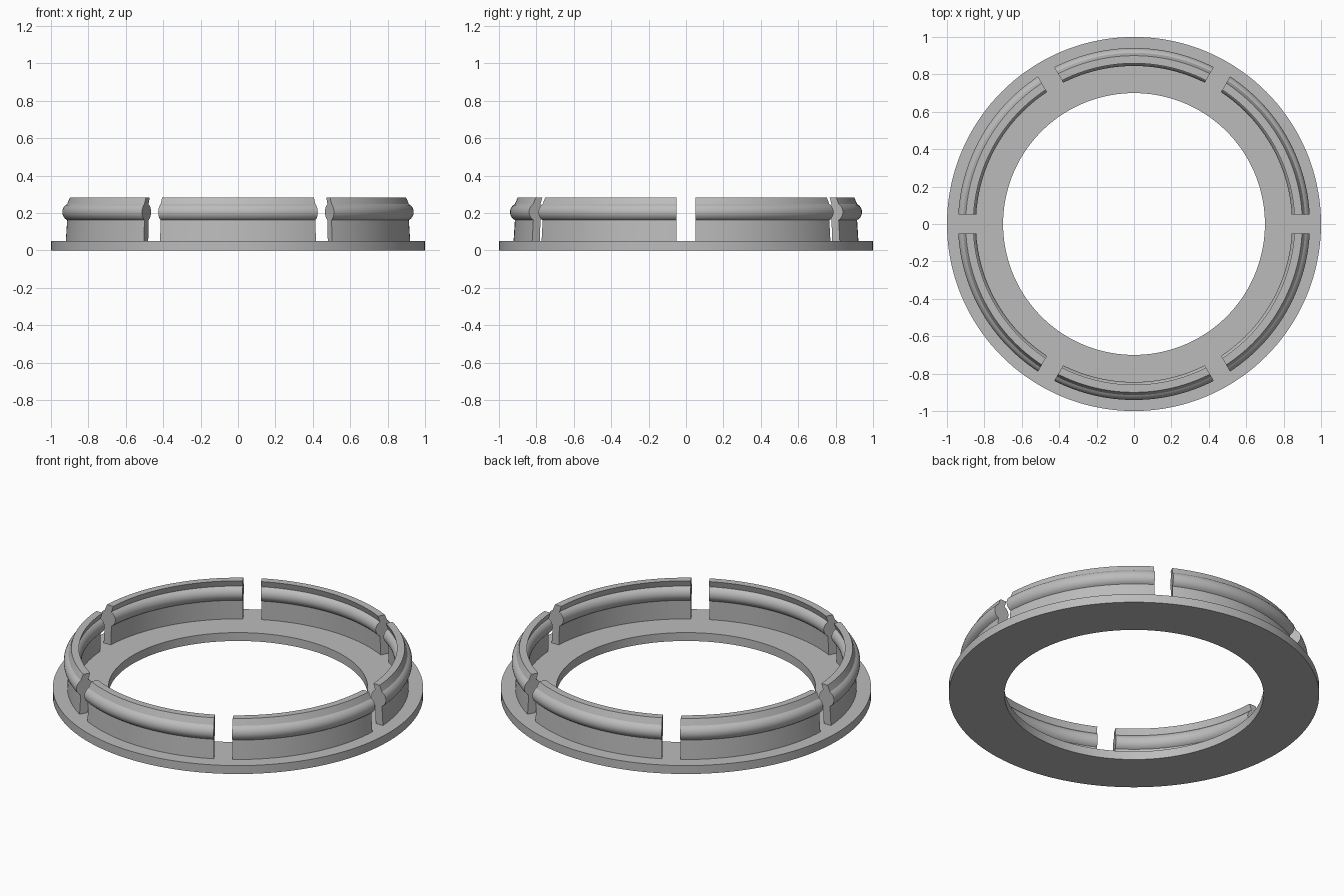
import bpy, math

old = bpy.data.objects.get("Cube")
if old:
    bpy.data.objects.remove(old)

# Single material
grey = bpy.data.materials.new("plain grey")
grey.use_nodes = True
colour = (0.5, 0.5, 0.5, 1)
grey.diffuse_color = colour
grey.node_tree.nodes["Principled BSDF"].inputs["Base Color"].default_value = colour


def sweep(name, profile, start, end, steps, half_gap=0.0):
    """Sweep a closed (radius, z) profile about z; half_gap trims both ends parallel to the slot."""
    closed = half_gap == 0
    rows = steps if closed else steps + 1
    n = len(profile)
    verts, faces = [], []
    for i in range(rows):
        for r, z in profile:
            trim = math.asin(half_gap / r)
            a = start + trim + (end - start - 2 * trim) * i / steps
            verts.append((r * math.cos(a), r * math.sin(a), z))
    for i in range(steps):
        a, b = i * n, (i + 1) % rows * n
        for j in range(n):
            k = (j + 1) % n
            faces.append((a + j, b + j, b + k, a + k))
    if not closed:
        faces.append(tuple(range(n)))
        faces.append(tuple(range(steps * n + n - 1, steps * n - 1, -1)))
    mesh = bpy.data.meshes.new(name)
    mesh.from_pydata(verts, [], faces)
    mesh.materials.append(grey)
    obj = bpy.data.objects.new(name, mesh)
    bpy.context.collection.objects.link(obj)
    bpy.ops.object.select_all(action="DESELECT")
    obj.select_set(True)
    bpy.context.view_layer.objects.active = obj
    bpy.ops.object.shade_smooth_by_angle(angle=math.radians(25))
    return obj


# Flat base ring
sweep("base_ring", [(0.7, 0), (1, 0), (1, 0.05), (0.7, 0.05)], 0, math.tau, 144)

# Clip cross-section: thin, slightly inward-leaning wall with a round bead on both sides
mid, bead_z, bead_r, half_wall = 0.893, 0.205, 0.048, 0.022
reach = math.acos(half_wall / bead_r)
arc = [reach * (i / 5 - 1) for i in range(11)]
outer = [(mid + bead_r * math.cos(a), bead_z + bead_r * math.sin(a)) for a in arc]
inner = [(mid - bead_r * math.cos(a), bead_z - bead_r * math.sin(a)) for a in arc]
clip = [(0.875, 0.05), (0.922, 0.05)] + outer + [(0.9, 0.284), (0.859, 0.284)] + inner

# Six wall clips separated by parallel-sided slots
for i in range(6):
    sweep(f"wall_clip_{i + 1}", clip, math.tau * i / 6, math.tau * (i + 1) / 6, 24, 0.05)
